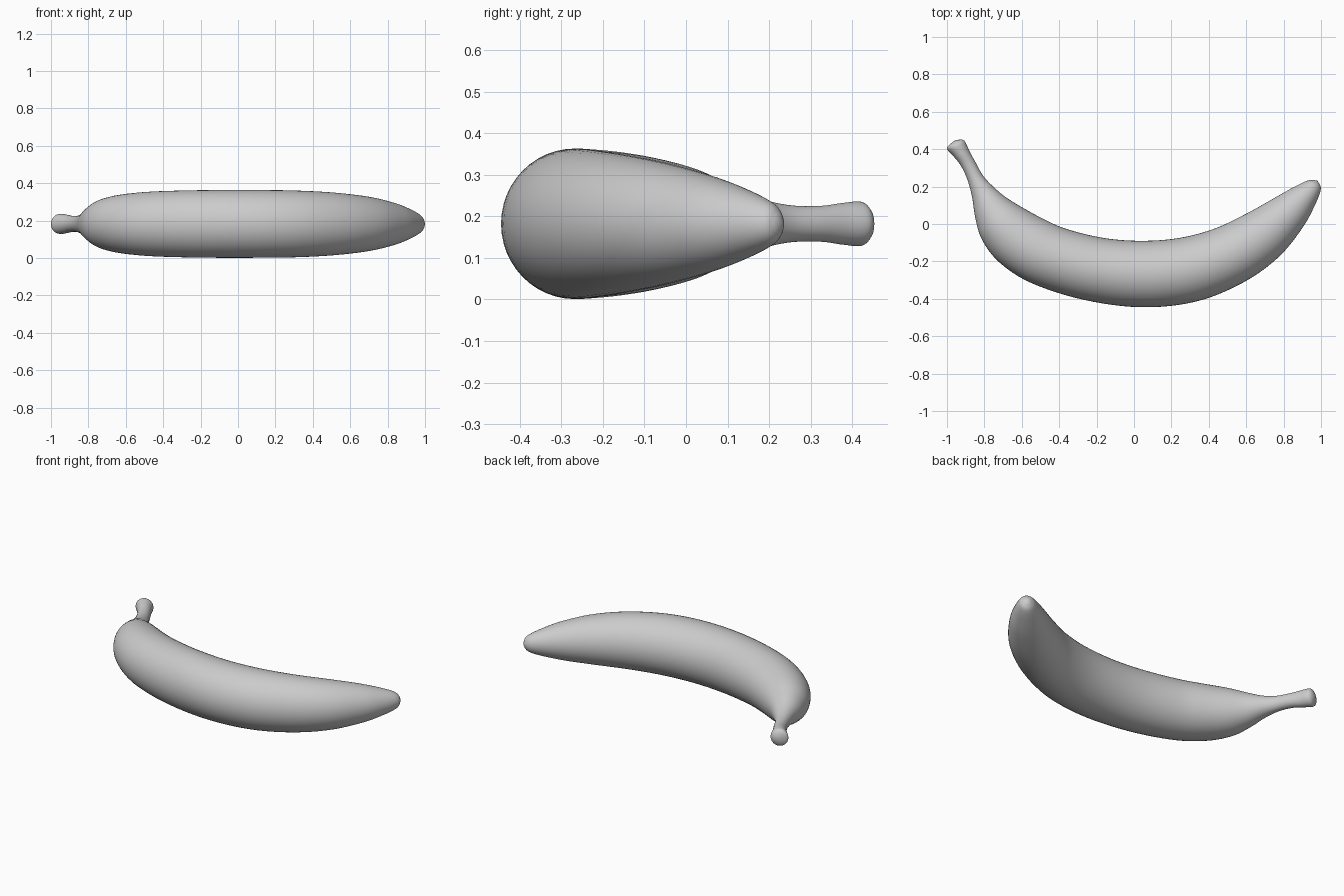
import bpy, bmesh, math

# Sections along the fruit: outer edge x, y, inner edge x, y, half height
SECTIONS = [
    (-0.984, 0.427, -0.922, 0.453, 0.035),
    (-1.000, 0.402, -0.903, 0.440, 0.053),
    (-0.965, 0.362, -0.880, 0.390, 0.050),
    (-0.925, 0.310, -0.850, 0.335, 0.043),
    (-0.890, 0.235, -0.808, 0.260, 0.045),
    (-0.865, 0.140, -0.755, 0.202, 0.063),
    (-0.848, 0.030, -0.685, 0.143, 0.100),
    (-0.812, -0.085, -0.600, 0.090, 0.136),
    (-0.720, -0.205, -0.490, 0.030, 0.159),
    (-0.550, -0.315, -0.360, -0.027, 0.173),
    (-0.270, -0.405, -0.160, -0.075, 0.180),
    (0.040, -0.445, 0.040, -0.090, 0.181),
    (0.330, -0.415, 0.240, -0.075, 0.179),
    (0.580, -0.315, 0.430, -0.025, 0.168),
    (0.770, -0.180, 0.600, 0.055, 0.147),
    (0.900, -0.022, 0.740, 0.133, 0.115),
    (0.967, 0.100, 0.850, 0.195, 0.080),
    (0.998, 0.180, 0.922, 0.230, 0.050),
    (0.993, 0.212, 0.958, 0.236, 0.024),
]
POLES = [(-0.958, 0.447), (0.981, 0.231)]
MID_Z, SIDES, STEPS = 0.182, 48, 6


def blend(a, b, c, d, t):
    """Catmull-Rom interpolation between b and c."""
    return [0.5 * (2*q + (r - p)*t + (2*p - 5*q + 4*r - s)*t*t
                   + (3*q - p - 3*r + s)*t**3)
            for p, q, r, s in zip(a, b, c, d)]


# Smoothly resampled sections
rows = []
last = len(SECTIONS) - 1
for i in range(last):
    quad = [SECTIONS[min(max(i + k, 0), last)] for k in (-1, 0, 1, 2)]
    rows += [blend(*quad, s / STEPS) for s in range(STEPS)]
rows.append(SECTIONS[-1])

# Loft of elliptical rings
bm = bmesh.new()
rings = []
for ox, oy, ix, iy, h in rows:
    ring = []
    for k in range(SIDES):
        a = 2 * math.pi * k / SIDES
        u = 0.5 + 0.5 * math.cos(a)
        ring.append(bm.verts.new((ox + (ix - ox)*u, oy + (iy - oy)*u,
                                  MID_Z + h*math.sin(a))))
    rings.append(ring)
for r0, r1 in zip(rings, rings[1:]):
    for k in range(SIDES):
        j = (k + 1) % SIDES
        bm.faces.new((r0[k], r0[j], r1[j], r1[k]))

# Rounded ends
for (x, y), ring in zip(POLES, (rings[0], rings[-1])):
    pole = bm.verts.new((x, y, MID_Z))
    for k in range(SIDES):
        bm.faces.new((pole, ring[k], ring[(k + 1) % SIDES]))

bmesh.ops.recalc_face_normals(bm, faces=bm.faces[:])
for f in bm.faces:
    f.smooth = True
mesh = bpy.data.meshes.new("banana")
bm.to_mesh(mesh)
bm.free()
bpy.context.collection.objects.link(bpy.data.objects.new("banana", mesh))
